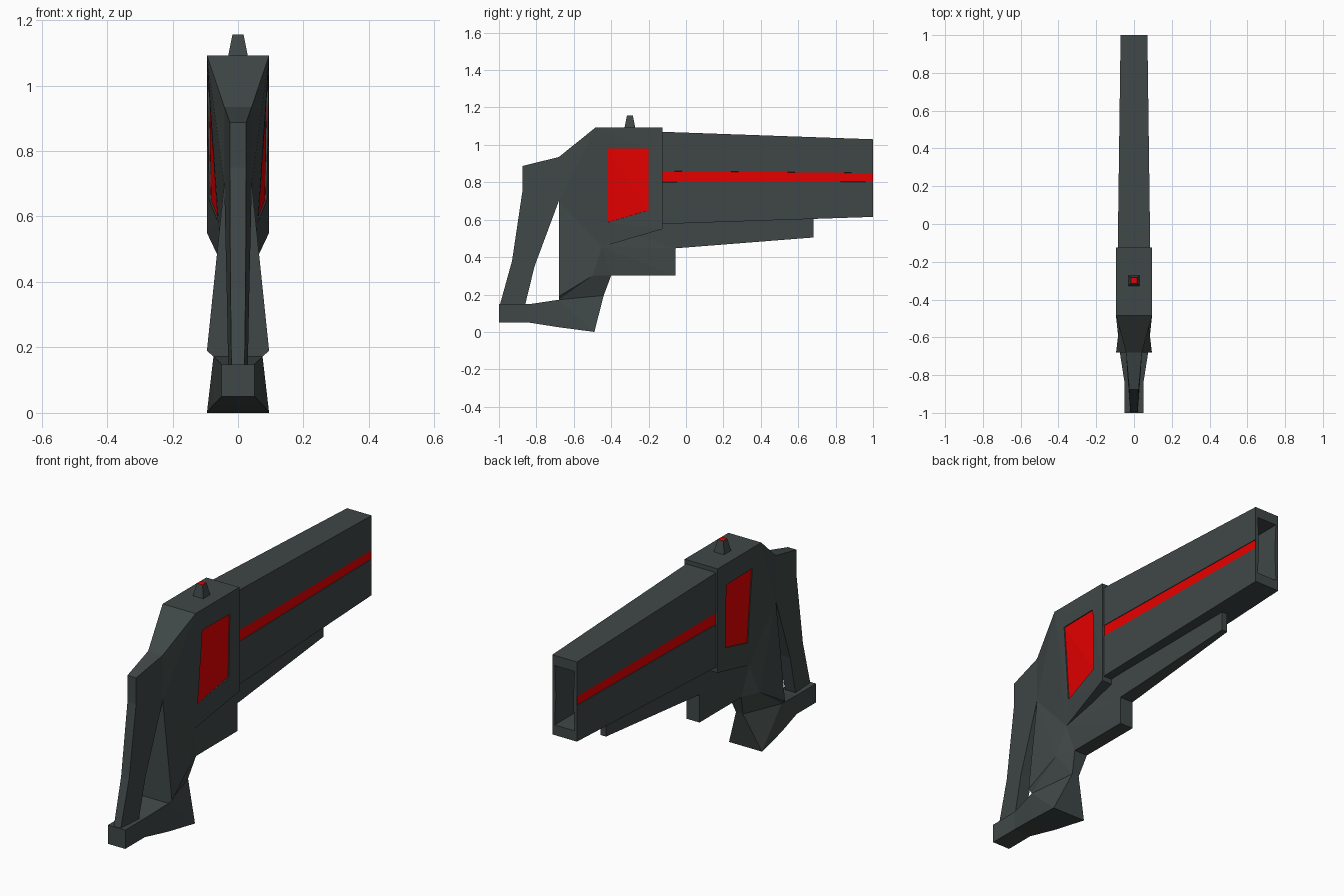
import bpy
import bmesh

if "Cube" in bpy.data.objects:
    bpy.data.objects.remove(bpy.data.objects["Cube"])


def material(name, rgb):
    m = bpy.data.materials.new(name)
    m.diffuse_color = (*rgb, 1.0)
    m.use_nodes = True
    m.node_tree.nodes["Principled BSDF"].inputs["Base Color"].default_value = m.diffuse_color
    return m


MATS = [material("dark_grey", (0.050, 0.064, 0.062)),
        material("signal_red", (0.8, 0.0, 0.0))]


def shell(name, pts, faces, red=(), finish=None):
    """Mirror side faces across x and bridge their open rims.
    pts: label -> (y, z, half width); faces: strings of labels."""
    bm = bmesh.new()
    right = {k: bm.verts.new((w, y, z)) for k, (y, z, w) in pts.items()}
    left = {k: bm.verts.new((-w, y, z)) for k, (y, z, w) in pts.items()}
    count = {}
    for f in faces:
        for side in (right, left):
            face = bm.faces.new([side[k] for k in f])
            face.material_index = 1 if f in red else 0
        for a, b in zip(f, f[1:] + f[0]):
            key = tuple(sorted((a, b)))
            count[key] = count.get(key, 0) + 1
    for (a, b), n in count.items():
        if n == 1:
            bm.faces.new((right[a], right[b], left[b], left[a]))
    bmesh.ops.recalc_face_normals(bm, faces=bm.faces)
    if finish:
        finish(bm)
    bmesh.ops.triangulate(bm, faces=bm.faces)
    mesh = bpy.data.meshes.new(name)
    bm.to_mesh(mesh)
    bm.free()
    for m in MATS:
        mesh.materials.append(m)
    ob = bpy.data.objects.new(name, mesh)
    bpy.context.collection.objects.link(ob)
    return ob


# Sink the coloured faces a little into the side
def recess(bm, depth=0.005):
    faces = [f for f in bm.faces if f.material_index == 1]
    rim = bmesh.ops.inset_individual(bm, faces=faces, thickness=0.0005,
                                     depth=-depth)["faces"]
    for f in rim:
        f.material_index = 0
    for f in faces:
        f.material_index = 1


# Receiver with coloured side panels
Q = (-0.68, 0.70, 0.042)
P = (-0.68, 0.935, 0.042)
D = (-0.45, 0.455, 0.050)
H = (-0.40, 0.302, 0.038)
shell("receiver",
      {"A": (-0.485, 1.092, 0.095), "B": (-0.125, 1.092, 0.095),
       "C": (-0.125, 0.55, 0.095), "D": D, "P": P, "Q": Q,
       "a": (-0.42, 0.98, 0.089), "b": (-0.20, 0.98, 0.093),
       "c": (-0.20, 0.65, 0.088), "d": (-0.42, 0.585, 0.062)},
      ["ABba", "BCcb", "CDdc", "DAad", "abcd", "APQD"], red=["abcd"],
      finish=recess)

# Flared grip
T = (-0.68, 0.172, 0.075)
F = (-0.44, 0.195, 0.02)
shell("grip",
      {"Q": Q, "D": D, "H": H, "F": F,
       "G": (-0.50, 0.30, 0.073), "R": (-0.68, 0.19, 0.095), "T": T},
      ["QDG", "QGR", "DHG", "GHF", "RGT", "GFT"])

# Butt plate under the grip
shell("grip_base",
      {"a": (-1.0, 0.05, 0.05), "b": (-1.0, 0.148, 0.05),
       "c": (-0.84, 0.148, 0.05), "d": (-0.84, 0.05, 0.05),
       "T": T, "F": F, "S": (-0.49, 0.0, 0.095), "e": (-0.68, 0.025, 0.075)},
      ["abcd", "cTed", "TSe", "TFS"])

# Slanted bar behind the grip
shell("rear_bar",
      {"P": P, "Q": Q, "a": (-0.875, 0.887, 0.025), "b": (-0.875, 0.75, 0.025),
       "c": (-0.93, 0.38, 0.023), "d": (-0.995, 0.145, 0.02),
       "e": (-0.86, 0.145, 0.03), "f": (-0.81, 0.35, 0.034)},
      ["PabQ", "Qbcf", "fcde"])

# Narrow frame and tapering rail below the barrel
W = 0.038
shell("lower_frame",
      {"a": H, "b": (-0.057, 0.302, W), "c": (-0.057, 0.447, W),
       "d": (0.682, 0.505, 0.016), "e": (0.682, 0.63, 0.016),
       "f": (-0.057, 0.60, W), "g": D, "h": (-0.40, 0.56, W)},
      ["abg", "bcg", "cfhg", "cdef"])


# Recessed stripes, then the hollow muzzle in the end of the barrel
def bore(bm):
    end = [f for f in bm.faces if f.calc_center_median().y > 0.99]
    face = bmesh.ops.dissolve_faces(bm, faces=end)["region"][0]
    bmesh.ops.inset_region(bm, faces=[face], thickness=0.02)
    mid = face.calc_center_bounds().z
    for v in face.verts:
        v.co.z = mid + (v.co.z - mid) * 0.80
    bmesh.ops.inset_region(bm, faces=[face], thickness=0.001)
    for v in face.verts:
        v.co.y -= 0.3
    recess(bm, 0.003)


shell("barrel",
      {"a": (-0.13, 1.07, 0.086), "b": (1.0, 1.03, 0.071),
       "c": (-0.13, 0.86, 0.086), "d": (1.0, 0.85, 0.071),
       "e": (-0.13, 0.80, 0.086), "f": (1.0, 0.803, 0.071),
       "g": (-0.13, 0.577, 0.086), "h": (1.0, 0.615, 0.071)},
      ["abdc", "cdfe", "efhg"], red=["cdfe"], finish=bore)


# Small sight with a coloured tip
def tip(bm):
    for f in bm.faces:
        if f.normal.z > 0.9:
            f.material_index = 1


shell("sight",
      {"a": (-0.33, 1.085, 0.031), "b": (-0.27, 1.085, 0.031),
       "c": (-0.284, 1.156, 0.017), "d": (-0.316, 1.156, 0.017)},
      ["abcd"], finish=tip)
